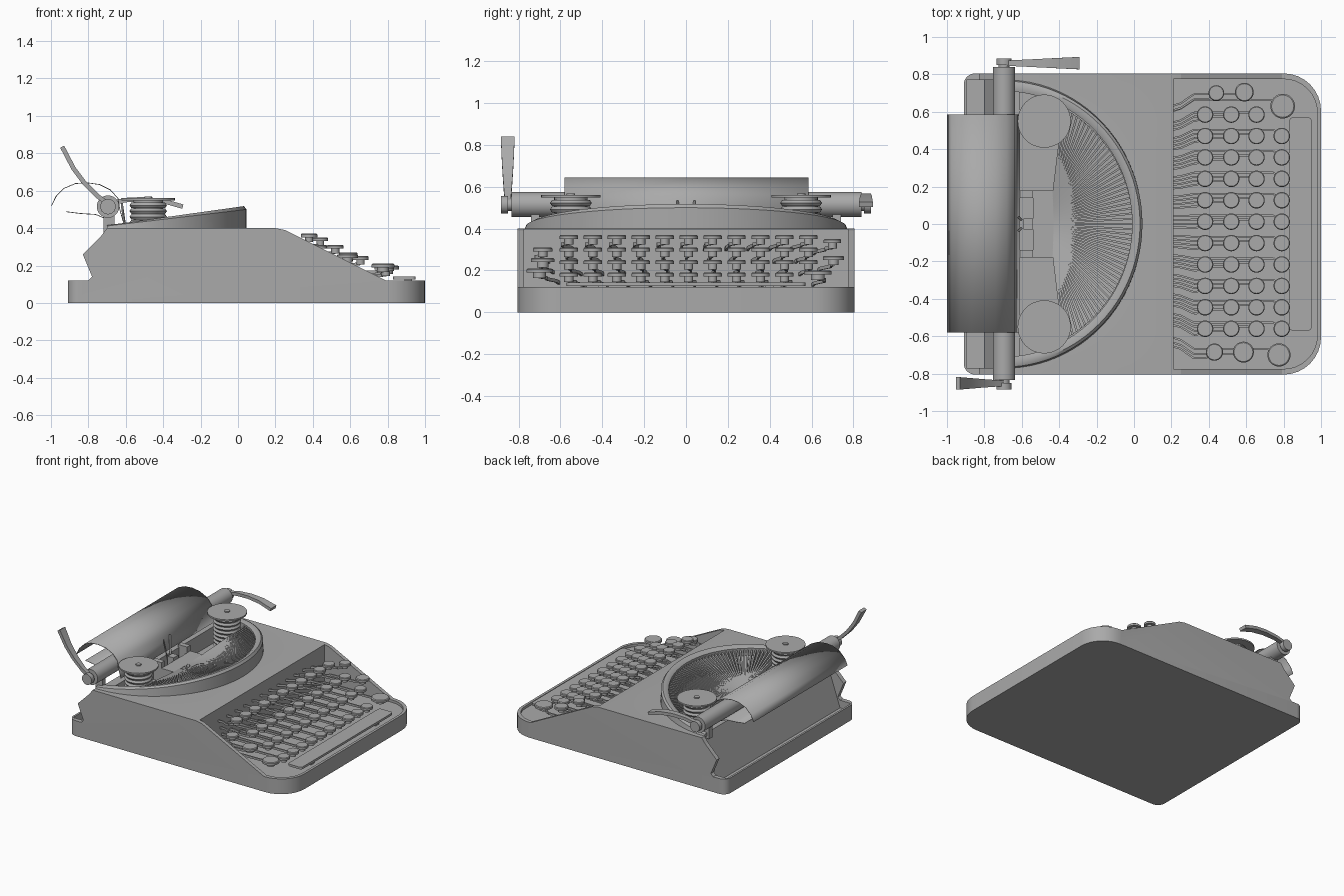
import bpy, bmesh
from math import sin, cos, pi, radians
from mathutils import Vector, Matrix

if "Cube" in bpy.data.objects:
    bpy.data.objects.remove(bpy.data.objects["Cube"], do_unlink=True)

grey = bpy.data.materials.new("plain grey")
grey.use_nodes = True
tone = (0.4, 0.4, 0.4, 1)
grey.diffuse_color = tone
grey.node_tree.nodes["Principled BSDF"].inputs["Base Color"].default_value = tone


def finish(name, bm, smooth=True):
    bmesh.ops.recalc_face_normals(bm, faces=bm.faces)
    mesh = bpy.data.meshes.new(name)
    bm.to_mesh(mesh)
    bm.free()
    mesh.materials.append(grey)
    obj = bpy.data.objects.new(name, mesh)
    bpy.context.collection.objects.link(obj)
    if smooth:
        bpy.ops.object.select_all(action="DESELECT")
        obj.select_set(True)
        bpy.context.view_layer.objects.active = obj
        bpy.ops.object.shade_smooth_by_angle(angle=radians(35))
    return obj


def prism(bm, bottom, top):
    """Solid between two matching loops of points."""
    a = [bm.verts.new(p) for p in bottom]
    b = [bm.verts.new(p) for p in top]
    n = len(a)
    bm.faces.new(a[::-1])
    bm.faces.new(b)
    for i in range(n):
        j = (i + 1) % n
        bm.faces.new((a[i], a[j], b[j], b[i]))


def upright(bm, plan, z0, z1):
    prism(bm, [(x, y, z0) for x, y in plan], [(x, y, z1) for x, y in plan])


def sideways(bm, profile, y0, y1):
    prism(bm, [(x, y0, z) for x, z in profile], [(x, y1, z) for x, z in profile])


def box(bm, x0, x1, y0, y1, z0, z1):
    upright(bm, [(x0, y0), (x1, y0), (x1, y1), (x0, y1)], z0, z1)


def disc(bm, x, y, z0, z1, r0, r1=None, n=32):
    bmesh.ops.create_cone(bm, cap_ends=True, segments=n, radius1=r0,
                          radius2=r1 or r0, depth=z1 - z0,
                          matrix=Matrix.Translation((x, y, (z0 + z1) / 2)))


def rod(bm, x, z, y0, y1, r, n=32):
    spot = Matrix.Translation((x, (y0 + y1) / 2, z)) @ Matrix.Rotation(pi / 2, 4, "X")
    bmesh.ops.create_cone(bm, cap_ends=True, segments=n, radius1=r, radius2=r,
                          depth=y1 - y0, matrix=spot)


def bar(bm, p, q, w, h):
    p, q = Vector(p), Vector(q)
    side = (q - p).cross(Vector((0, 0, 1))).normalized() * w / 2
    up = Vector((0, 0, h / 2))
    corners = (side + up, -side + up, -side - up, side - up)
    prism(bm, [p + c for c in corners], [q + c for c in corners])


def rounded_plan(x0, x1, half, r_back, r_front, n=8):
    pts = []
    for x, y, r, start in ((x1, half, r_front, 0), (x0, half, r_back, 1),
                           (x0, -half, r_back, 2), (x1, -half, r_front, 3)):
        cx = x - r if x > 0.5 else x + r
        cy = y - r if y > 0 else y + r
        for i in range(n + 1):
            a = (start + i / n) * pi / 2
            pts.append((cx + r * cos(a), cy + r * sin(a)))
    return pts


def carve(obj, bm, operation="DIFFERENCE"):
    cutter = finish("cutter", bm, False)
    mod = obj.modifiers.new("cut", "BOOLEAN")
    mod.operation, mod.solver, mod.object = operation, "EXACT", cutter
    bpy.context.view_layer.objects.active = obj
    bpy.ops.object.modifier_apply(modifier=mod.name)
    bpy.data.objects.remove(cutter, do_unlink=True)


# Body shell: rounded plan trimmed by the side profile
bm = bmesh.new()
upright(bm, rounded_plan(-0.91, 1, 0.805, 0.06, 0.2), 0, 0.5)
body = finish("body", bm)
bm = bmesh.new()
sideways(bm, [(-1.1, -0.1), (1.1, -0.1), (1.1, 0.12), (0.79, 0.12), (0.25, 0.39),
              (0.2, 0.4), (-0.7, 0.4), (-0.73, 0.36), (-0.83, 0.26), (-0.78, 0.14),
              (-0.8, 0.12), (-1.1, 0.12)], -1, 1)
carve(body, bm, "INTERSECT")

# Keyboard well
bm = bmesh.new()
well = [(max(x, 0.21), y) for x, y in rounded_plan(0.21, 0.98, 0.775, 0.001, 0.18)]
upright(bm, well, 0.1, 0.6)
carve(body, bm)

# Sloped back panel and rear tray
bm = bmesh.new()
sideways(bm, [(-0.895, 0.06), (-0.8, 0.06), (-0.665, 0.45), (-0.895, 0.45)], -0.77, 0.77)
carve(body, bm)


def arch(rx, ry, a, x0=-0.7):
    return x0 + rx * cos(a), ry * sin(a)


# Type basket opening
sweep = [radians(-90 + 180 * i / 48) for i in range(49)]
bm = bmesh.new()
upright(bm, [(max(x, -0.63), y) for x, y in (arch(0.69, 0.71, a) for a in sweep[2:-2])],
        0.27, 0.6)
carve(body, bm)
body.select_set(True)
bpy.context.view_layer.objects.active = body
bpy.ops.object.shade_smooth_by_angle(angle=radians(30))

# Raised cowl around the basket
bm = bmesh.new()
rows = []
for a in sweep:
    ring = []
    for rx, ry, lift in ((0.745, 0.775, -1), (0.745, 0.765, 0.85), (0.732, 0.75, 1),
                         (0.71, 0.725, 1), (0.69, 0.71, 0.9), (0.69, 0.71, -1)):
        x, y = arch(rx, ry, a)
        top = 0.415 + 0.14 * (x + 0.7)
        ring.append(bm.verts.new((x, y, 0.39 if lift < 0 else 0.39 + (top - 0.39) * lift)))
    rows.append(ring)
for r, s in zip(rows, rows[1:]):
    for i in range(6):
        j = (i + 1) % 6
        bm.faces.new((r[i], r[j], s[j], s[i]))
bm.faces.new(rows[0])
bm.faces.new(rows[-1][::-1])
finish("basket_cowl", bm)

# Fan of type bars and the tray below it
fan = [radians(-62 + 124 * i / 54) for i in range(55)]
bm, tray = bmesh.new(), bmesh.new()
edge = []
for a in fan:
    s = a / fan[-1]
    x, y = arch(0.69, 0.7, a)
    inner = (-0.43, 0.17 * s, 0.36)
    outer = (x, y, 0.4 + 0.1 * (x + 0.7))
    bar(bm, inner, outer, 0.011, 0.03)
    edge.append([tray.verts.new((p[0], p[1], p[2] - 0.03)) for p in (inner, outer)])
for e, f in zip(edge, edge[1:]):
    tray.faces.new((e[0], e[1], f[1], f[0]))
finish("type_bars", bm, False)
finish("type_bar_tray", tray)

# Type segment, guide and prongs
bm = bmesh.new()
box(bm, -0.54, -0.43, -0.18, 0.18, 0.27, 0.375)
for s in (-1, 1):
    box(bm, -0.62, -0.54, s * 0.16 - 0.02, s * 0.16 + 0.02, 0.27, 0.42)
    bar(bm, (-0.6, s * 0.02, 0.38), (-0.62, s * 0.04, 0.52), 0.012, 0.03)
box(bm, -0.59, -0.54, -0.03, 0.03, 0.27, 0.4)
finish("type_guide", bm, False)

# Ribbon spools
for s, side in ((-1, "right"), (1, "left")):
    bm = bmesh.new()
    x, y = -0.48, s * 0.55
    disc(bm, x, y, 0.548, 0.56, 0.142, n=48)
    disc(bm, x, y, 0.56, 0.568, 0.02)
    disc(bm, x, y, 0.27, 0.55, 0.08)
    for i in range(8):
        z = 0.29 + 0.031 * i
        disc(bm, x, y, z, z + 0.015, 0.09, 0.1)
        disc(bm, x, y, z + 0.015, z + 0.03, 0.1, 0.09)
    finish(side + "_spool", bm)

# Platen roller with end knobs
bm = bmesh.new()
px, pz = -0.695, 0.515
rod(bm, px, pz, -0.835, 0.84, 0.06, 40)
finish("platen", bm)
bm = bmesh.new()
for s in (-1, 1):
    for inner, outer, r in ((0.83, 0.855, 0.03), (0.85, 0.885, 0.042)):
        rod(bm, px, pz, min(s * inner, s * outer), max(s * inner, s * outer), r, 14)
finish("platen_knobs", bm)

# Platen carriage supports
bm = bmesh.new()
for s in (-1, 1):
    box(bm, -0.72, -0.66, s * 0.72 - 0.02, s * 0.72 + 0.02, 0.37, 0.48)
finish("platen_supports", bm, False)


# Curved, widening carriage levers
def lever(name, path, y):
    bm = bmesh.new()
    rings = []
    for i, (x, z) in enumerate(path):
        w = 0.013 + 0.02 * i / (len(path) - 1)
        ahead = Vector(path[min(i + 1, len(path) - 1)]) - Vector(path[max(i - 1, 0)])
        n = Vector((-ahead.y, ahead.x)).normalized() * 0.012
        rings.append([bm.verts.new((x + k * n.x, y + j * w, z + k * n.y))
                      for j, k in ((-1, -1), (1, -1), (1, 1), (-1, 1))])
    for r, s in zip(rings, rings[1:]):
        for i in range(4):
            bm.faces.new((r[i], r[i - 1], s[i - 1], s[i]))
    bm.faces.new(rings[0])
    bm.faces.new(rings[-1])
    finish(name, bm)


lever("right_carriage_lever", [(-0.68, 0.52), (-0.75, 0.57), (-0.82, 0.64),
                               (-0.88, 0.72), (-0.94, 0.835)], -0.852)
lever("left_carriage_lever", [(-0.7, 0.53), (-0.6, 0.55), (-0.5, 0.555),
                              (-0.4, 0.545), (-0.295, 0.515)], 0.86)

# Paper sheet wrapped over the platen
bm = bmesh.new()
sheet = [(-0.999, 0.52), (-0.975, 0.57), (-0.93, 0.615), (-0.87, 0.64), (-0.81, 0.645),
         (-0.74, 0.635), (-0.68, 0.605), (-0.64, 0.56), (-0.63, 0.5), (-0.61, 0.43)]
under = [(-0.92, 0.49), (-0.84, 0.48), (-0.76, 0.475), (-0.7, 0.45)]
for line in (sheet, under):
    pairs = [[bm.verts.new((x, y, z)) for y in (-0.58, 0.585)] for x, z in line]
    for p, q in zip(pairs, pairs[1:]):
        bm.faces.new((p[0], p[1], q[1], q[0]))
paper = finish("paper", bm)
paper.modifiers.new("thickness", "SOLIDIFY").thickness = 0.004

# Keys: eleven columns by four rows, plus larger ones at the ends
keys = []
row_x, row_z = (0.38, 0.52, 0.655, 0.79), (0.37, 0.31, 0.25, 0.19)
for c in range(11):
    for r in range(4):
        if (c, r) != (10, 3):
            keys.append((row_x[r], -0.56 + 0.1145 * c, row_z[r], 0.044, r))
keys += [(0.44, 0.7, 0.35, 0.042, 0), (0.59, 0.705, 0.27, 0.05, 1),
         (0.795, 0.63, 0.2, 0.066, 3), (0.43, -0.685, 0.31, 0.046, 0),
         (0.585, -0.685, 0.26, 0.056, 1), (0.775, -0.7, 0.21, 0.062, 3)]
caps, arms = bmesh.new(), bmesh.new()
for x, y, z, r, row in keys:
    disc(caps, x, y, z - 0.02, z - 0.005, r)
    disc(caps, x, y, z - 0.005, z, r, r * 0.9)
    disc(caps, x, y, z - 0.045, z - 0.02, r * 0.5, n=12)
    lane = y + (row - 1.5) * 0.022
    path = [(0.205, lane * 0.91, z - 0.07), (0.25, lane * 0.93, z - 0.06),
            (0.32, lane, z - 0.05), (x - r, lane, z - 0.045), (x, y, z - 0.04)]
    for p, q in zip(path, path[1:]):
        bar(arms, p, q, 0.01, 0.016)
finish("key_caps", caps)
finish("key_levers", arms, False)

# Space bar
bm = bmesh.new()
bar_plan = rounded_plan(0.87, 0.95, 0.57, 0.02, 0.02, 4)
upright(bm, bar_plan, 0.125, 0.142)
for s in (-1, 1):
    box(bm, 0.89, 0.93, s * 0.4 - 0.02, s * 0.4 + 0.02, 0.09, 0.13)
finish("space_bar", bm)
